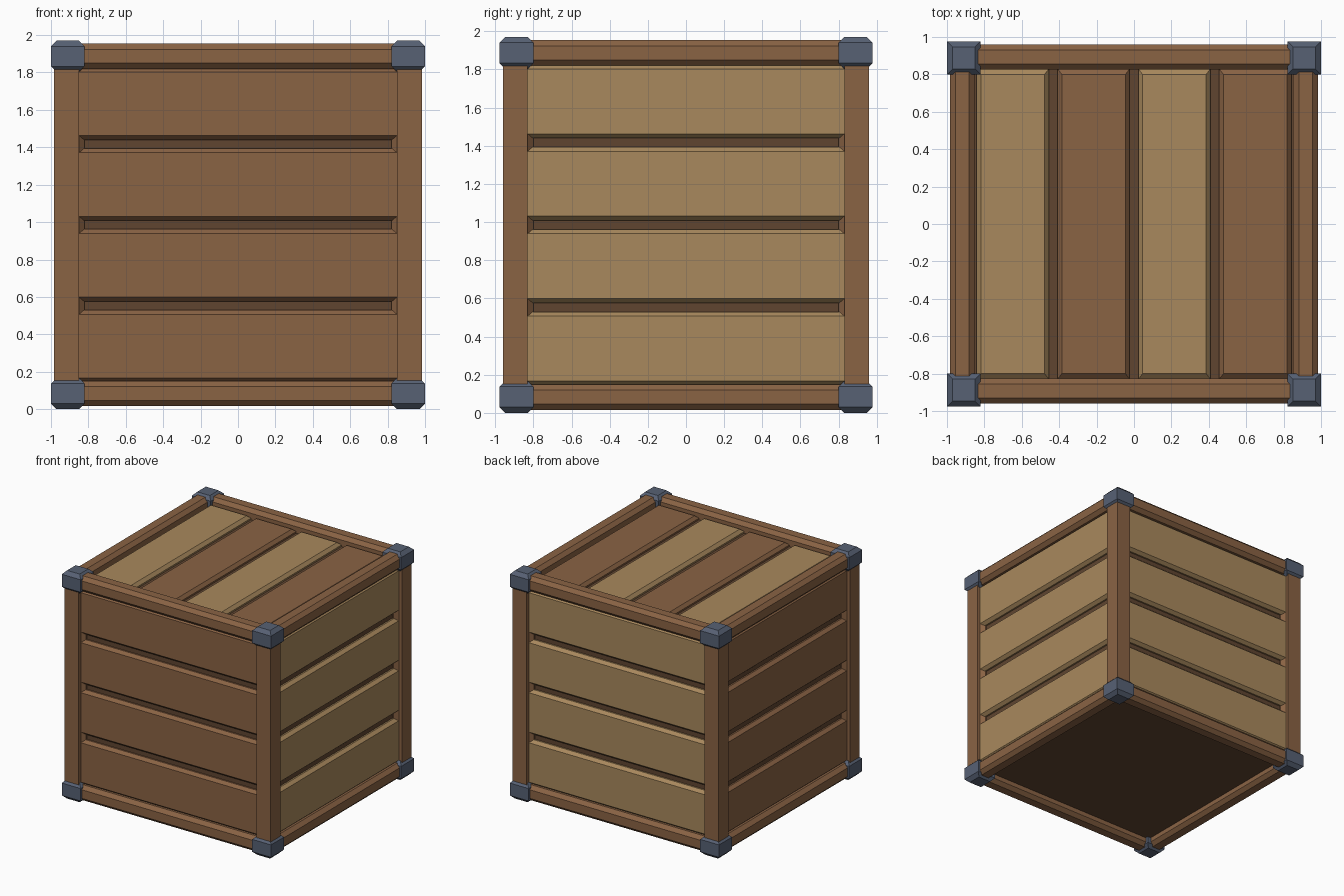
import bpy, bmesh
from mathutils import Vector, Matrix

cube = bpy.data.objects.get("Cube")
if cube:
    bpy.data.objects.remove(cube, do_unlink=True)


def material(name, rgb):
    col = [(c / 255 / 12.92) if c < 11 else ((c / 255 + 0.055) / 1.055) ** 2.4 for c in rgb] + [1]
    m = bpy.data.materials.new(name)
    m.use_nodes = True
    m.diffuse_color = col
    m.node_tree.nodes["Principled BSDF"].inputs["Base Color"].default_value = col
    return m


BROWN = material("brown wood", (138, 99, 68))
TAN = material("tan wood", (169, 137, 93))
DARK = material("dark wood", (96, 69, 48))
STEEL = material("blue grey metal", (87, 97, 116))

MID = 0.985                     # half height of the crate
BEVEL = 0.03


def loft(name, rings, mat, frame=Matrix()):
    """Skin matching rings of points and close both ends."""
    bm = bmesh.new()
    loops = [[bm.verts.new(frame @ Vector(p)) for p in ring] for ring in rings]
    n = len(loops[0])
    for a, b in zip(loops, loops[1:]):
        for i in range(n):
            j = (i + 1) % n
            bm.faces.new((a[i], a[j], b[j], b[i]))
    bm.faces.new(loops[0])
    bm.faces.new(loops[-1])
    bmesh.ops.recalc_face_normals(bm, faces=bm.faces)
    mesh = bpy.data.meshes.new(name)
    bm.to_mesh(mesh)
    bm.free()
    mesh.materials.append(mat)
    obj = bpy.data.objects.new(name, mesh)
    bpy.context.collection.objects.link(obj)
    return obj


def rect(hx, hy, z, cx=0, cy=0):
    return [(cx + sx * hx, cy + sy * hy, z) for sx, sy in ((-1, -1), (1, -1), (1, 1), (-1, 1))]


def frame(u, v, w):
    """Local axes centred on the middle of the crate."""
    m = Matrix((u, v, w)).transposed().to_4x4()
    m.translation = (0, 0, MID)
    return m


X, Y, Z = Vector((1, 0, 0)), Vector((0, 1, 0)), Vector((0, 0, 1))

# Dark inner box seen in the gaps and underneath
loft("inner_box", [rect(0.915, 0.89, -0.90), rect(0.915, 0.89, 0.882)], DARK, frame(X, Y, Z))

# Beveled planks: name, axes (along, across, outward), half length, end taper, face depth, colours
panels = (
    ("front", (X, Z, -Y), 0.85, 0, 0.93, (BROWN, BROWN)),
    ("back", (-X, Z, Y), 0.85, 0, 0.93, (TAN, TAN)),
    ("left", (Y, Z, X), 0.83, 0, 0.955, (TAN, TAN)),
    ("right", (-Y, Z, -X), 0.83, 0, 0.955, (BROWN, BROWN)),
    ("top", (-Y, X, Z), 0.83, BEVEL, 0.922, (TAN, BROWN)),
)
for side, axes, half, taper, face, colours in panels:
    for i in range(4):
        v = (i - 1.5) * 0.432
        rings = [rect(half, 0.193, face - 0.06, cy=v),
                 rect(half, 0.193, face - 0.027, cy=v),
                 rect(half - taper, 0.17, face, cy=v)]
        loft(f"{side}_plank_{i + 1}", rings, colours[i % 2], frame(*axes))

# Corner posts, with the inner edges flaring behind the planks
profile = ((0.985, 0.96), (0.85, 0.96), (0.85, 0.93), (0.82, 0.90),
           (0.82, 0.80), (0.925, 0.80), (0.955, 0.83), (0.985, 0.83))
for sx in (-1, 1):
    for sy in (-1, 1):
        rings = [[(sx * x, sy * y, z) for x, y in profile] for z in (-0.88, 0.88)]
        loft("corner_post", rings, BROWN, frame(X, Y, Z))

# Chamfered rails along the top and bottom edges
R, C, RAIL_Z = 0.067, 0.037, 0.902
octagon = ((R, C), (C, R), (-C, R), (-R, C), (-R, -C), (-C, -R), (C, -R), (R, -C))
for sz, level in ((-1, "bottom"), (1, "top")):
    for s in (-1, 1):
        for name, axes, off, half in (("cross_rail", (Y, Z, X), 0.893, 0.86),
                                      ("side_rail", (X, Z, Y), 0.918, 0.84)):
            rings = [[(s * off + a, sz * RAIL_Z + b, w) for a, b in octagon]
                     for w in (-half, half)]
            loft(f"{level}_{name}", rings, BROWN, frame(*axes))

# Metal corner caps, chamfered above and below
for sx in (-1, 1):
    for sy in (-1, 1):
        for sz in (-1, 1):
            rings = [rect(0.09 - inset, 0.089 - inset, sz * 0.9015 + dz, sx * 0.91, sy * 0.888)
                     for dz, inset in ((-0.0835, BEVEL), (-0.0535, 0), (0.0535, 0), (0.0835, BEVEL))]
            loft("corner_cap", rings, STEEL, frame(X, Y, Z))
